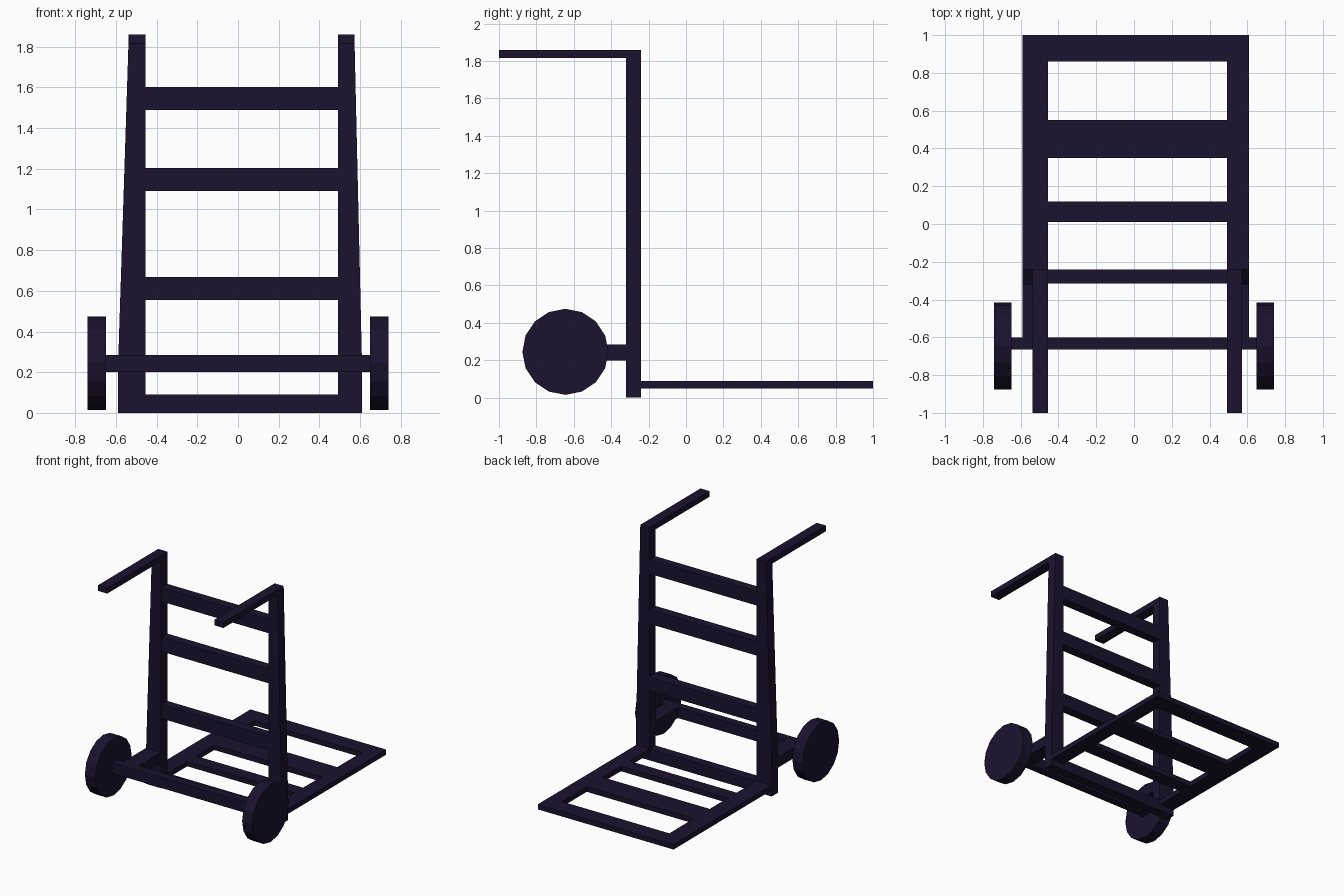
import bpy, math

if "Cube" in bpy.data.objects:
    bpy.data.objects.remove(bpy.data.objects["Cube"])

mat = bpy.data.materials.new("dark_paint")
mat.diffuse_color = (0.011, 0.006, 0.027, 1)
mat.use_nodes = True
mat.node_tree.nodes["Principled BSDF"].inputs["Base Color"].default_value = mat.diffuse_color


def prism(name, outline, y0, y1):
    """Extrude an x-z outline along y."""
    n = len(outline)
    verts = [(x, y, z) for y in (y0, y1) for x, z in outline]
    faces = [tuple(range(n)), tuple(reversed(range(n, 2 * n)))]
    faces += [(i, i + n, (i + 1) % n + n, (i + 1) % n) for i in range(n)]
    if sum(outline[i][0] * outline[(i + 1) % n][1] - outline[(i + 1) % n][0] * outline[i][1]
           for i in range(n)) < 0:
        faces = [tuple(reversed(f)) for f in faces]
    me = bpy.data.meshes.new(name)
    me.from_pydata(verts, [], faces)
    me.materials.append(mat)
    ob = bpy.data.objects.new(name, me)
    bpy.context.collection.objects.link(ob)
    return ob


def box(name, x, y, z):
    """Box from (min, max) ranges."""
    return prism(name, [(x[0], z[0]), (x[1], z[0]), (x[1], z[1]), (x[0], z[1])], *y)


# Inner edge, outer edge at the foot, outer edge at the top of each side
SIDES = {"left": (-0.455, -0.59, -0.537), "right": (0.492, 0.61, 0.572)}
INNER = (-0.455, 0.492)

for side, (inner, foot, top) in SIDES.items():
    wide = sorted((inner, foot))
    # tapered upright
    prism(f"{side}_upright", [(inner, 0), (foot, 0), (foot, 0.22), (top, 1.86), (inner, 1.86)],
          -0.32, -0.24)
    # handle, axle bracket and platform rail
    box(f"{side}_handle", sorted((inner, top)), (-1.0, -0.32), (1.815, 1.86))
    box(f"{side}_axle_bracket", wide, (-0.60, -0.32), (0.20, 0.285))
    box(f"{side}_platform_rail", wide, (-0.24, 1.0), (0.05, 0.09))

# rungs between the uprights
for i, z in enumerate([(0.0, 0.09), (0.555, 0.667), (1.09, 1.205), (1.49, 1.602)]):
    box(f"back_rung_{i + 1}", INNER, (-0.315, -0.24), z)

# slats between the platform rails
for i, y in enumerate([(0.01, 0.12), (0.35, 0.55), (0.86, 1.0)]):
    box(f"platform_slat_{i + 1}", INNER, y, (0.05, 0.09))

# axle and sixteen-sided wheels
box("axle", (-0.66, 0.66), (-0.665, -0.60), (0.20, 0.285))
for side, x in (("left", -0.695), ("right", 0.695)):
    bpy.ops.mesh.primitive_cylinder_add(vertices=16, radius=0.23, depth=0.092,
                                        location=(x, -0.645, 0.245),
                                        rotation=(0, math.pi / 2, 0))
    wheel = bpy.context.object
    wheel.name = f"{side}_wheel"
    wheel.data.materials.append(mat)
